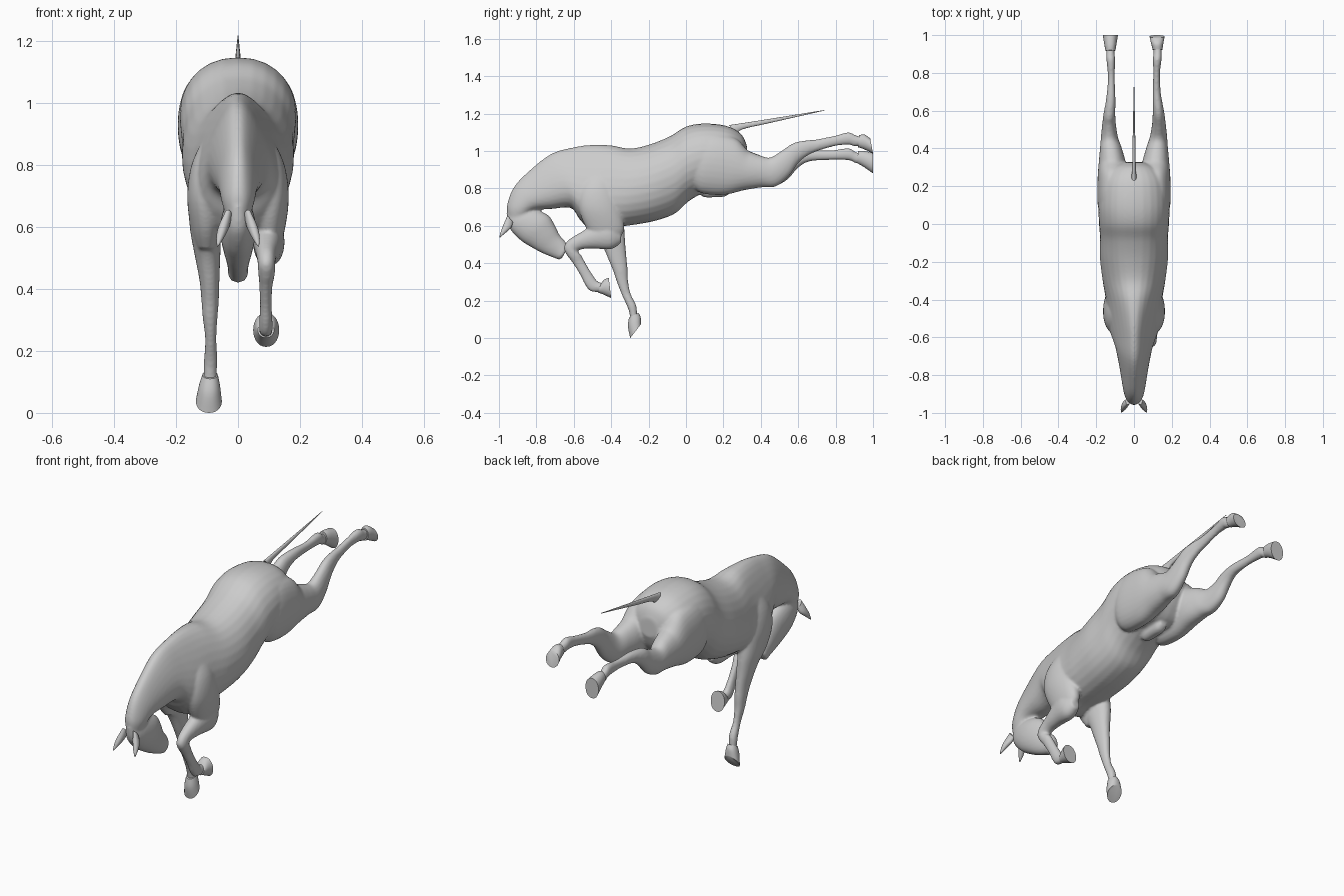
import bpy, bmesh, math


def blend(a, b, c, d, t):
    """Catmull-Rom value between b and c."""
    return 0.5 * (2*b + (c - a)*t + (2*a - 5*b + 4*c - d)*t*t + (3*b - a - 3*c + d)*t**3)


def loft(bm, rows, side=1, steps=5, n=28, power=0.9):
    """Rows: edge A (y, z), edge B (y, z), centre x, half width, taper towards A."""
    rows = [tuple(r) + (0,) * (7 - len(r)) for r in rows]
    dense = []
    for i in range(len(rows) - 1):
        four = [rows[max(0, min(len(rows) - 1, i + j))] for j in (-1, 0, 1, 2)]
        dense += [[blend(*v, s / steps) for v in zip(*four)] for s in range(steps)]
    dense.append(rows[-1])
    rings = []
    for ya, za, yb, zb, x, w, k in dense:
        ring = []
        for i in range(n):
            a = 2 * math.pi * i / n
            c, s = math.cos(a), math.sin(a)
            px = math.copysign(abs(c) ** power, c) * w * (1 - k * s)
            t = (1 + s) / 2
            ring.append(bm.verts.new((side * (x + px), yb + (ya - yb) * t, zb + (za - zb) * t)))
        rings.append(ring)
    for r, q in zip(rings, rings[1:]):
        for i in range(n):
            bm.faces.new((r[i], r[(i + 1) % n], q[(i + 1) % n], q[i]))
    bm.faces.new(rings[0])
    bm.faces.new(rings[-1])


def finish(bm, name, angle=50):
    bmesh.ops.recalc_face_normals(bm, faces=bm.faces)
    me = bpy.data.meshes.new(name)
    bm.to_mesh(me)
    bm.free()
    ob = bpy.data.objects.new(name, me)
    bpy.context.collection.objects.link(ob)
    bpy.ops.object.select_all(action='DESELECT')
    ob.select_set(True)
    bpy.context.view_layer.objects.active = ob
    bpy.ops.object.shade_smooth_by_angle(angle=math.radians(angle))
    return ob


# Trunk and arched neck, from buttocks to poll
trunk = [
    (.325, 1.03, .33, .93, 0, .05, 0),
    (.295, 1.09, .30, .86, 0, .12, 0),
    (.22, 1.133, .24, .80, 0, .175, 0),
    (.10, 1.147, .12, .785, 0, .188, 0),
    (.0, 1.13, .02, .735, 0, .186, 0),
    (-.087, 1.078, -.06, .665, 0, .18, 0),
    (-.194, 1.035, -.17, .625, 0, .18, .05),
    (-.30, 1.013, -.30, .602, 0, .165, .12),
    (-.40, 1.03, -.40, .59, 0, .145, .25),
    (-.50, 1.033, -.50, .575, 0, .135, .4),
    (-.60, 1.02, -.565, .63, 0, .115, .45),
    (-.72, .985, -.615, .695, 0, .092, .4),
    (-.836, .896, -.72, .69, 0, .072, .35),
    (-.918, .81, -.80, .685, 0, .06, .3),
    (-.957, .71, -.84, .665, 0, .052, .2),
    (-.95, .64, -.84, .635, 0, .04, 0)]
# Head, forehead edge first and jaw edge second
head = [
    (-.96, .665, -.86, .70, 0, .03),
    (-.945, .59, -.80, .685, 0, .05),
    (-.89, .527, -.735, .655, 0, .058),
    (-.83, .487, -.70, .60, 0, .05),
    (-.77, .455, -.675, .55, 0, .039),
    (-.71, .43, -.645, .515, 0, .033),
    (-.675, .42, -.633, .485, 0, .033),
    (-.655, .44, -.64, .47, 0, .018)]
# Shoulder and thigh, used on both sides
shoulder = [
    (-.53, .90, -.40, .92, .065, .03),
    (-.57, .80, -.38, .82, .092, .055),
    (-.575, .70, -.35, .70, .106, .058),
    (-.54, .60, -.33, .58, .103, .048),
    (-.49, .53, -.37, .52, .1, .03)]
thigh = [
    (.01, 1.03, .03, .82, .11, .055),
    (.12, 1.09, .08, .775, .112, .08),
    (.26, 1.07, .20, .765, .115, .078),
    (.335, 1.00, .31, .79, .115, .072),
    (.40, .975, .40, .805, .122, .058)]
# Standing foreleg, at -x
standing_leg = [
    (-.55, .66, -.34, .66, .106, .055),
    (-.50, .58, -.33, .59, .104, .05),
    (-.45, .50, -.325, .51, .098, .041),
    (-.415, .42, -.318, .43, .092, .032),
    (-.388, .355, -.312, .365, .09, .028),
    (-.372, .305, -.310, .31, .09, .024),
    (-.345, .235, -.297, .24, .088, .018),
    (-.315, .17, -.268, .18, .088, .022),
    (-.302, .13, -.262, .145, .09, .022),
    (-.295, .08, -.26, .10, .09, .02)]
# Folded foreleg, at +x
folded_leg = [
    (-.35, .57, -.345, .51, .1, .025),
    (-.42, .63, -.40, .475, .1, .05),
    (-.50, .60, -.49, .478, .096, .044),
    (-.58, .555, -.555, .475, .092, .034),
    (-.633, .52, -.585, .462, .092, .029),
    (-.653, .48, -.572, .455, .092, .028),
    (-.635, .44, -.56, .442, .092, .026),
    (-.605, .40, -.545, .415, .09, .021),
    (-.565, .335, -.513, .36, .09, .019),
    (-.54, .285, -.483, .315, .09, .021),
    (-.51, .25, -.468, .30, .09, .022),
    (-.46, .245, -.45, .295, .09, .022),
    (-.43, .245, -.43, .29, .09, .02)]
# Lower hind legs: higher one at +x, lower one at -x
high_hind = thigh[-2:] + [
    (.45, .965, .48, .81, .13, .045),
    (.51, 1.0, .55, .865, .132, .036),
    (.57, 1.04, .60, .935, .13, .031),
    (.63, 1.055, .65, .975, .125, .026),
    (.70, 1.062, .705, 1.0, .12, .021),
    (.80, 1.083, .80, 1.027, .12, .018),
    (.868, 1.1, .873, 1.033, .123, .023),
    (.905, 1.085, .90, 1.025, .125, .022),
    (.95, 1.07, .95, 1.03, .125, .02)]
low_hind = thigh[-2:] + [
    (.45, .95, .47, .81, .13, .045),
    (.52, .97, .54, .845, .132, .036),
    (.57, .995, .60, .91, .13, .031),
    (.66, 1.005, .66, .944, .123, .025),
    (.77, 1.003, .77, .952, .12, .018),
    (.868, 1.015, .873, .95, .123, .023),
    (.905, .995, .905, .935, .125, .022),
    (.95, .98, .95, .93, .125, .02)]
sheath = [
    (.06, .82, .07, .79, 0, .02),
    (.09, .82, .09, .755, 0, .03),
    (.15, .82, .15, .752, 0, .034),
    (.21, .82, .21, .757, 0, .032),
    (.24, .81, .24, .78, 0, .02)]

# Fuse the flesh parts into one smooth skin
skin = bmesh.new()
for part in (trunk, head, folded_leg, high_hind, sheath):
    loft(skin, part)
for part in (standing_leg, low_hind):
    loft(skin, part, side=-1)
for side in (1, -1):
    loft(skin, shoulder, side)
    loft(skin, thigh, side)
body = finish(skin, "horse_body", 180)
fuse = body.modifiers.new("fuse", 'REMESH')
fuse.mode = 'VOXEL'
fuse.voxel_size = 0.007
fuse.use_smooth_shade = True
relax = body.modifiers.new("relax", 'SMOOTH')
relax.factor = 0.5
relax.iterations = 7

# Hooves: coronet, middle, flat sole
hooves = {
    "standing_front_hoof": (-1, [(-.305, .11, -.255, .135, .09, .025),
                                 (-.31, .06, -.243, .112, .092, .034),
                                 (-.298, 0, -.24, .075, .094, .042)]),
    "folded_front_hoof": (1, [(-.47, .243, -.455, .29, .09, .026),
                              (-.44, .232, -.437, .312, .09, .034),
                              (-.40, .213, -.413, .322, .091, .042)]),
    "high_hind_hoof": (1, [(.925, 1.085, .92, 1.02, .125, .026),
                           (.955, 1.087, .955, 1.008, .123, .032),
                           (.985, 1.067, 1.0, .985, .122, .04)]),
    "low_hind_hoof": (-1, [(.92, 1.0, .915, .935, .125, .026),
                           (.95, 1.0, .95, .915, .125, .032),
                           (1.0, .99, 1.0, .88, .125, .04)])}
for name, (side, rows) in hooves.items():
    bm = bmesh.new()
    loft(bm, rows, side)
    finish(bm, name)

# Ears
for name, side in (("right_ear", 1), ("left_ear", -1)):
    bm = bmesh.new()
    loft(bm, [(-.955, .655, -.925, .62, .032, .012),
              (-.972, .615, -.935, .59, .045, .017),
              (-.988, .575, -.965, .562, .057, .013),
              (-.998, .538, -.995, .537, .066, .002)], side)
    finish(bm, name)

# Thin tail streaming backwards
bm = bmesh.new()
loft(bm, [(.23, 1.138, .27, 1.08, 0, .014),
          (.29, 1.147, .30, 1.115, 0, .01),
          (.45, 1.172, .45, 1.15, 0, .007),
          (.74, 1.219, .74, 1.216, 0, .001)])
finish(bm, "tail")
